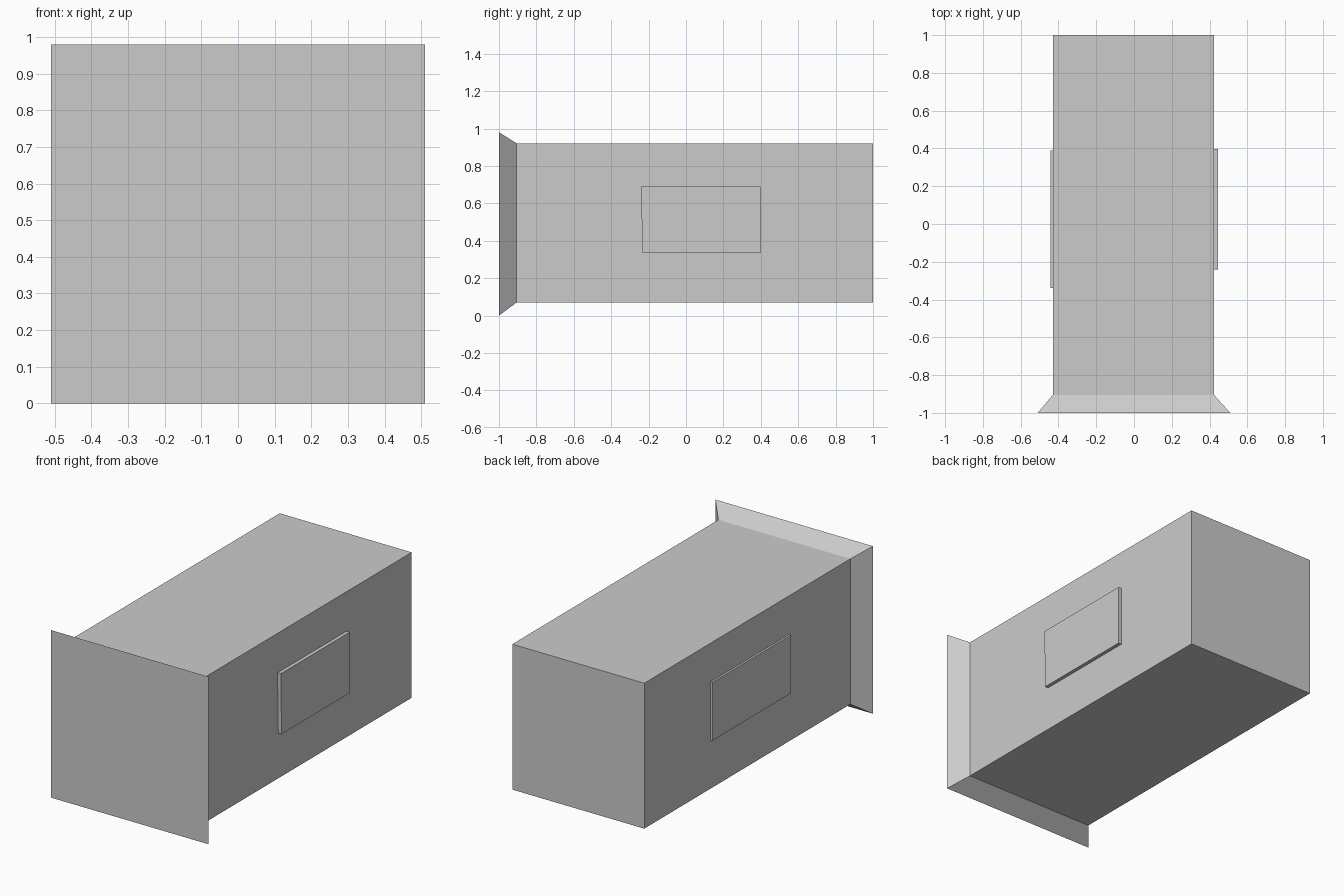
import bpy

# Remove the default object
if "Cube" in bpy.data.objects:
    bpy.data.objects.remove(bpy.data.objects["Cube"], do_unlink=True)

GREY = (0.6, 0.6, 0.6, 1.0)
mat = bpy.data.materials.new("plain_grey")
mat.use_nodes = True
mat.diffuse_color = GREY
mat.node_tree.nodes["Principled BSDF"].inputs["Base Color"].default_value = GREY


def prism(name, first, second):
    """Join two matching four-point outlines into a closed block."""
    n = len(first)
    sides = [(i, (i + 1) % n, n + (i + 1) % n, n + i) for i in range(n)]
    caps = [tuple(reversed(range(n))), tuple(range(n, 2 * n))]
    mesh = bpy.data.meshes.new(name)
    mesh.from_pydata(first + second, [], sides + caps)
    mesh.materials.append(mat)
    obj = bpy.data.objects.new(name, mesh)
    bpy.context.collection.objects.link(obj)
    return obj


def upright_rect(x0, x1, z0, z1, y):
    """Rectangle facing the front, at depth y."""
    return [(x0, y, z0), (x1, y, z0), (x1, y, z1), (x0, y, z1)]


def side_rect(x, y0, y1, z0, z1, lean=0.0):
    """Rectangle on a side wall; lean shifts its lower front corner."""
    return [(x, y0 + lean, z0), (x, y1, z0), (x, y1, z1), (x, y0, z1)]


# Long box and the flared front end that widens from it
LIP_Y = -0.905
rim = upright_rect(-0.51, 0.51, 0.0, 0.98, -1.0)
neck = upright_rect(-0.43, 0.424, 0.07, 0.921, LIP_Y)
back = upright_rect(-0.43, 0.424, 0.07, 0.921, 1.0)
body = prism("box_body", neck, back)
flare = prism("flared_front", rim, neck)

# Raised panels on both side walls
left_panel = prism("left_side_panel",
                   side_rect(0.41, -0.24, 0.397, 0.334, 0.69, 0.007),
                   side_rect(0.445, -0.24, 0.397, 0.334, 0.69, 0.007))
right_panel = prism("right_side_panel",
                    side_rect(-0.442, -0.34, 0.388, 0.354, 0.695),
                    side_rect(-0.41, -0.34, 0.388, 0.354, 0.695))

# Make all normals face outward
import bmesh
for obj in (body, flare, left_panel, right_panel):
    bm = bmesh.new()
    bm.from_mesh(obj.data)
    bmesh.ops.recalc_face_normals(bm, faces=bm.faces)
    bm.to_mesh(obj.data)
    bm.free()
